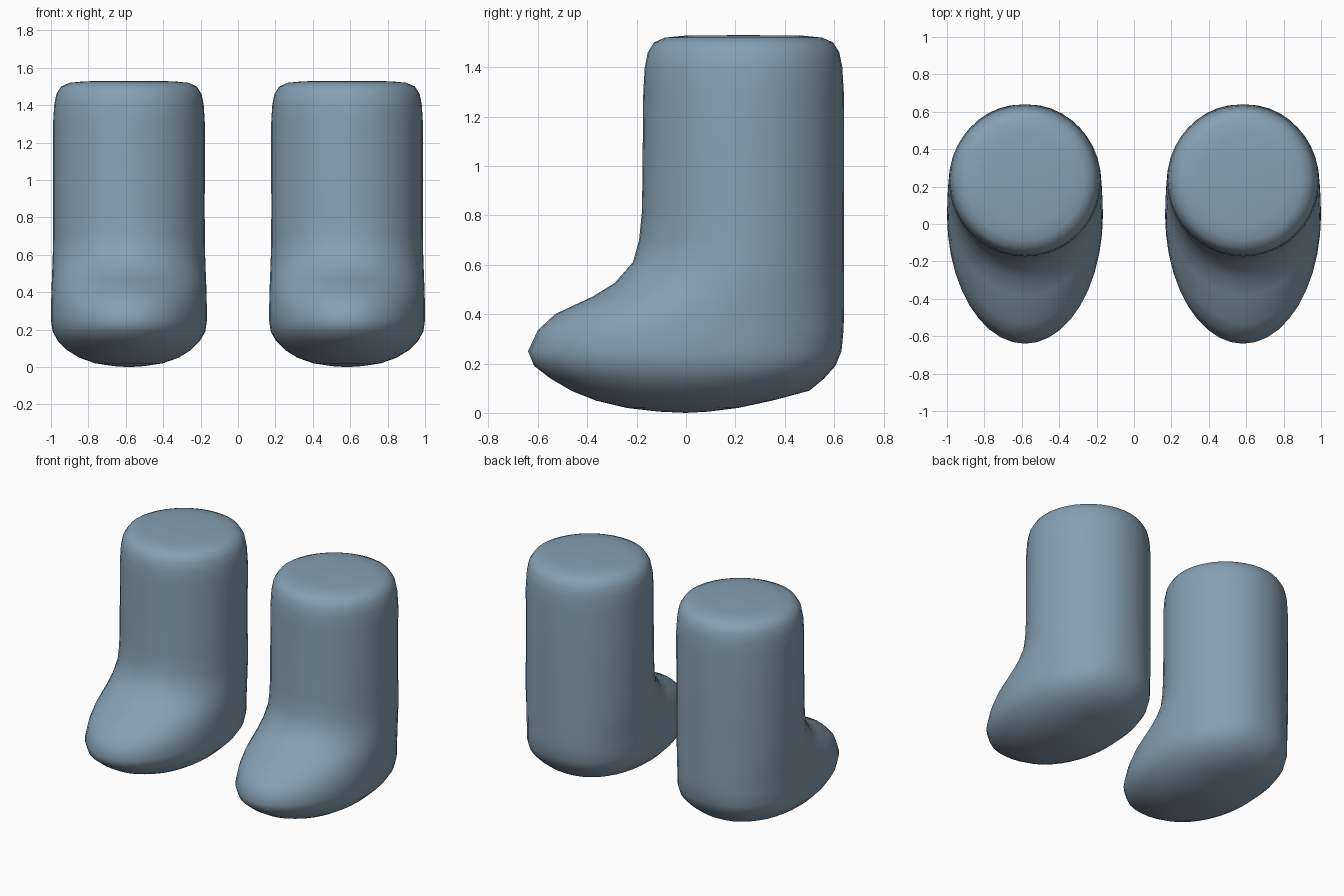
import bpy, bmesh, math

if "Cube" in bpy.data.objects:
    bpy.data.objects.remove(bpy.data.objects["Cube"])

# One flat colour for both boots
slate = bpy.data.materials.new("slate_blue")
slate.diffuse_color = (0.24, 0.35, 0.45, 1)
slate.use_nodes = True
slate.node_tree.nodes["Principled BSDF"].inputs["Base Color"].default_value = slate.diffuse_color

# Side profile of the foot and ankle: height, toe y, heel y, half width
PROFILE = [
    (0.005, -0.11, 0.09, 0.08),
    (0.02, -0.24, 0.21, 0.18),
    (0.05, -0.365, 0.35, 0.265),
    (0.09, -0.465, 0.50, 0.33),
    (0.14, -0.55, 0.56, 0.38),
    (0.19, -0.615, 0.605, 0.408),
    (0.25, -0.64, 0.63, 0.417),
    (0.335, -0.60, 0.638, 0.416),
    (0.40, -0.53, 0.64, 0.415),
    (0.47, -0.38, 0.64, 0.412),
    (0.525, -0.29, 0.64, 0.41),
    (0.61, -0.215, 0.64, 0.407),
    (0.70, -0.19, 0.64, 0.406),
    (0.82, -0.178, 0.64, 0.405),
]
SIDES = 40
LEG_Y, LEG_R, TOP = 0.233, 0.406, 1.53

# The leg is a cylinder whose rim rounds inwards: height, inset
RIM = [(1.30, 0), (1.40, 0.006), (1.46, 0.018), (1.50, 0.043), (1.52, 0.088), (1.528, 0.17)]
RINGS = PROFILE + [(z, LEG_Y - LEG_R + d, LEG_Y + LEG_R - d, LEG_R - d) for z, d in RIM]


def widest_y(z):
    """The widest point moves back from the foot to the leg centre."""
    t = min(max((z - 0.25) / 0.4, 0), 1)
    return 0.05 * min(z / 0.15, 1) + (LEG_Y - 0.05) * t * t * (3 - 2 * t)


def section(bm, x, z, front, back, width):
    """Rounded outline: elliptical toe half, slightly squarer heel half."""
    mid = widest_y(z)
    heel_power = 2 + 0.4 * max(0, 1 - abs(z - 0.22) / 0.4)
    verts = []
    for i in range(SIDES):
        a = 2 * math.pi * i / SIDES
        c, s = math.cos(a), math.sin(a)
        reach, power = (back - mid, heel_power) if s >= 0 else (mid - front, 2)
        px = math.copysign(abs(c) ** (2 / power), c) * width
        py = math.copysign(abs(s) ** (2 / power), s) * reach
        verts.append(bm.verts.new((x + px, mid + py, z)))
    return verts


def make_boot(name, x):
    bm = bmesh.new()
    loops = [section(bm, x, *r) for r in RINGS]
    # Sole tip and flat top close the ends
    sole = bm.verts.new((x, 0, 0))
    top = bm.verts.new((x, LEG_Y, TOP))
    for i in range(SIDES):
        j = (i + 1) % SIDES
        for low, high in zip(loops, loops[1:]):
            bm.faces.new((low[i], low[j], high[j], high[i]))
        bm.faces.new((sole, loops[0][j], loops[0][i]))
        bm.faces.new((top, loops[-1][i], loops[-1][j]))
    bmesh.ops.recalc_face_normals(bm, faces=bm.faces)
    for f in bm.faces:
        f.smooth = True
    mesh = bpy.data.meshes.new(name)
    bm.to_mesh(mesh)
    bm.free()
    mesh.materials.append(slate)
    bpy.context.collection.objects.link(bpy.data.objects.new(name, mesh))


make_boot("left_boot", 0.583)
make_boot("right_boot", -0.583)
